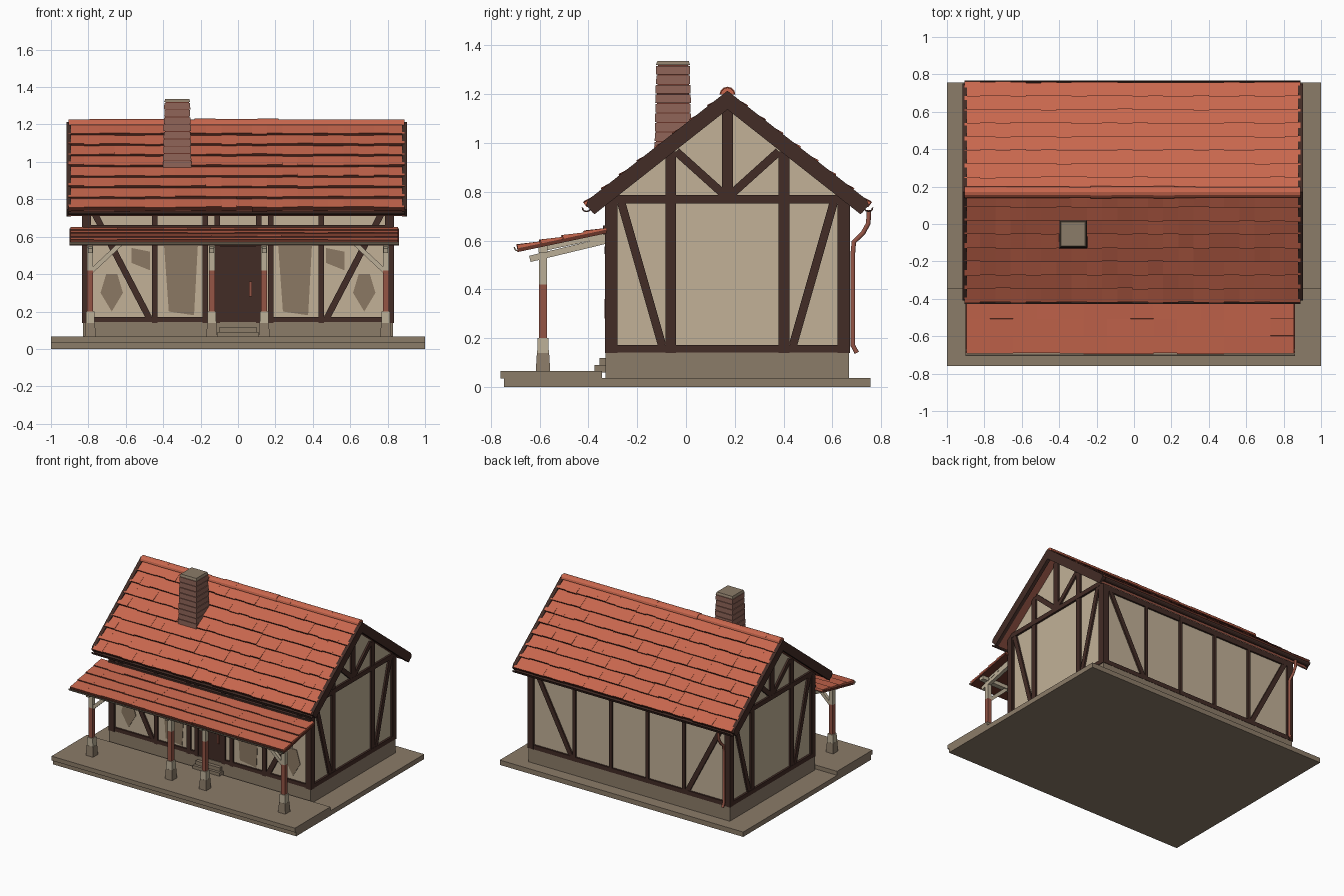
import bpy, bmesh, math, random
from mathutils import Vector

if "Cube" in bpy.data.objects:
    bpy.data.objects.remove(bpy.data.objects["Cube"])

random.seed(4)


def material(name, rgb):
    m = bpy.data.materials.new(name)
    m.diffuse_color = (*rgb, 1)
    m.use_nodes = True
    m.node_tree.nodes["Principled BSDF"].inputs["Base Color"].default_value = m.diffuse_color
    return m


PLASTER = material("plaster", (0.54, 0.44, 0.31))
STAIN = material("stained plaster", (0.26, 0.19, 0.125))
TIMBER = material("dark timber", (0.055, 0.025, 0.019))
TILE = material("roof tile", (0.58, 0.135, 0.075))
SHADE = material("tile edge", (0.14, 0.035, 0.022))
STONE = material("stone", (0.26, 0.2, 0.14))
PALE = material("pale wood", (0.5, 0.43, 0.31))
RED = material("red wood", (0.3, 0.09, 0.06))
BRICK = material("chimney brick", (0.27, 0.125, 0.095))


def finish(bm, name, *mats):
    bmesh.ops.recalc_face_normals(bm, faces=bm.faces[:])
    me = bpy.data.meshes.new(name)
    bm.to_mesh(me)
    bm.free()
    for m in mats:
        me.materials.append(m)
    ob = bpy.data.objects.new(name, me)
    bpy.context.collection.objects.link(ob)
    return ob


def hexa(bm, low, high):
    """Solid between two matching loops of points; returns side faces."""
    a = [bm.verts.new(p) for p in low]
    b = [bm.verts.new(p) for p in high]
    bm.faces.new(a)
    bm.faces.new(b)
    n = len(a)
    return [bm.faces.new((a[i], a[(i + 1) % n], b[(i + 1) % n], b[i])) for i in range(n)]


def prism(name, pts, axis, lo, hi, mat):
    """Profile (y,z) along x, or (x,z) along y."""
    put = (lambda p, t: (t, p[0], p[1])) if axis == "x" else (lambda p, t: (p[0], t, p[1]))
    bm = bmesh.new()
    hexa(bm, [put(p, lo) for p in pts], [put(p, hi) for p in pts])
    return finish(bm, name, mat)


def box(name, x, y, z, mat):
    return prism(name, [(x[0], z[0]), (x[1], z[0]), (x[1], z[1]), (x[0], z[1])], "y", y[0], y[1], mat)


def beam(name, a, b, w, axis, lo, hi, mat):
    """Straight bar from a to b in a wall plane."""
    a, b = Vector(a), Vector(b)
    d = (b - a).normalized() * w / 2
    n = Vector((-d.y, d.x))
    return prism(name, [a + n, a - n, b - n, b + n], axis, lo, hi, mat)


def frustum(name, x, y, z0, z1, r0, r1, mat):
    sq = [(-1, -1), (1, -1), (1, 1), (-1, 1)]
    bm = bmesh.new()
    hexa(bm, [(x + r0 * i, y + r0 * j, z0) for i, j in sq], [(x + r1 * i, y + r1 * j, z1) for i, j in sq])
    return finish(bm, name, mat)


def tiles(name, top, bot, x0, x1, rows, cols, lift):
    """Overlapping rows of tiles from top edge to bottom edge, given as (y,z)."""
    top, bot = Vector(top), Vector(bot)
    d = (bot - top).normalized()
    n = Vector((-d.y, d.x))
    if n.y < 0:
        n = -n
    bm = bmesh.new()
    for r in range(rows):
        p, q = top.lerp(bot, r / rows), top.lerp(bot, (r + 1) / rows)
        for c in range(cols):
            xa, xb = x0 + (x1 - x0) * c / cols, x0 + (x1 - x0) * (c + 1) / cols
            e = q + d * random.uniform(-0.003, 0.004)
            h = lift * random.uniform(0.75, 1.15)
            prof = [p - n * 0.012, e - n * 0.012, e + n * h, p]
            sides = hexa(bm, [(xa, *v) for v in prof], [(xb, *v) for v in prof])
            sides[1].material_index = 1
    return finish(bm, name, TILE, SHADE)


def gutter(name, x0, x1, y, z, r, mat):
    out = [(y + r * math.cos(math.pi * (1 + i / 6)), z + r * math.sin(math.pi * (1 + i / 6))) for i in range(7)]
    k = 0.7
    inn = [(y + (a - y) * k, z + (b - z) * k) for a, b in reversed(out)]
    prism(name, out + inn, "x", x0, x1, mat)


# ground slab, porch deck, foundation and steps
box("ground_slab", (-1, 1), (-0.745, 0.757), (0, 0.036), STONE)
box("porch_deck", (-1, 1), (-0.76, -0.345), (0.034, 0.066), STONE)
box("foundation", (-0.828, 0.828), (-0.33, 0.668), (0.03, 0.145), STONE)
box("lower_step", (-0.11, 0.11), (-0.375, -0.32), (0.06, 0.09), STONE)
box("upper_step", (-0.1, 0.1), (-0.355, -0.32), (0.08, 0.118), STONE)

# plaster house body
MID = 0.17
prism("plaster_walls", [(-0.317, 0.14), (0.657, 0.14), (0.657, 0.765), (MID, 1.15), (-0.317, 0.765)],
      "x", -0.817, 0.817, PLASTER)

# timber frame on front and back walls
for side, lo, hi in (("front", -0.332, -0.29), ("back", 0.63, 0.672)):
    xs = (0.11, 0.175, 0.445) if side == "front" else (0.15, 0.45)
    for s in (-1, 1):
        beam(side + "_corner_post", (s * 0.809, 0.14), (s * 0.809, 0.76), 0.048, "y", lo, hi, TIMBER)
        for x in xs:
            w = 0.03 if side == "front" else 0.022
            beam(side + "_wall_post", (s * x, 0.14), (s * x, 0.74), w, "y", lo + 0.001, hi - 0.001, TIMBER)
        beam(side + "_diagonal", (s * 0.765, 0.72), (s * 0.475, 0.165), 0.034, "y", lo + 0.003, hi - 0.003, TIMBER)
        inner = 0.1 if side == "front" else 0
        beam(side + "_sill", (s * inner, 0.156), (s * 0.82, 0.156), 0.032, "y", lo + 0.002, hi - 0.002, TIMBER)
    box(side + "_top_plate", (-0.82, 0.82), (lo + 0.002, hi - 0.002), (0.71, 0.75), TIMBER)
box("porch_ledger", (-0.83, 0.83), (-0.34, -0.31), (0.625, 0.662), TIMBER)

# timber frame on both gables, mirrored about the ridge
for s in (-1, 1):
    lo, hi = sorted((s * 0.79, s * 0.832))
    g = "right" if s > 0 else "left"
    beam(g + "_gable_sill", (-0.33, 0.157), (0.67, 0.157), 0.032, "x", lo, hi, TIMBER)
    beam(g + "_gable_tie", (-0.33, 0.77), (0.67, 0.77), 0.034, "x", lo, hi, TIMBER)
    beam(g + "_king_post", (MID, 0.77), (MID, 1.15), 0.046, "x", lo + 0.001, hi - 0.001, TIMBER)
    for t in (-1, 1):
        for part, a, b, w in (("corner", (0.476, 0.14), (0.476, 0.77), 0.052),
                              ("post", (0.232, 0.14), (0.232, 0.965), 0.044),
                              ("diagonal", (0.435, 0.755), (0.268, 0.17), 0.034),
                              ("strut", (0.01, 0.785), (0.21, 0.965), 0.034)):
            beam(f"{g}_gable_{part}", (MID + t * a[0], a[1]), (MID + t * b[0], b[1]), w, "x",
                 lo + 0.002, hi - 0.002, TIMBER)

# weathered patches on front panels
for s in (-1, 1):
    x = s * 0.305
    prism("panel_stain", [(x - 0.065, 0.2), (x + 0.07, 0.18), (x + 0.09, 0.55), (x - 0.09, 0.55)],
          "y", -0.321, -0.316, STAIN)
    x = s * 0.675
    prism("corner_stain", [(x, 0.2), (x + 0.06, 0.3), (x + 0.03, 0.4), (x - 0.03, 0.4), (x - 0.06, 0.3)],
          "y", -0.321, -0.316, STAIN)
    x = s * 0.52
    prism("upper_stain", [(x - 0.05, 0.46), (x + 0.05, 0.42), (x + 0.05, 0.52), (x - 0.05, 0.54)],
          "y", -0.321, -0.316, STAIN)

# front door
box("door", (-0.097, 0.097), (-0.325, -0.3), (0.118, 0.545), TIMBER)
box("door_lintel", (-0.125, 0.125), (-0.335, -0.3), (0.545, 0.575), TIMBER)
box("door_handle", (0.06, 0.075), (-0.335, -0.32), (0.28, 0.36), RED)

# main roof: sheathing, tiles, barge boards, gutters
X0, X1 = -0.905, 0.89
for t, side in ((-1, "front"), (1, "back")):
    ridge, eave = (MID, 1.2), (MID + t * 0.572, 0.752)
    prism(side + "_roof_sheathing", [ridge, eave, (eave[0] - t * 0.02, 0.712), (MID, 1.148)], "x", X0, X1, RED)
    tiles(side + "_roof_tiles", ridge, (MID + t * 0.58, 0.748), X0, X1, 8, 22, 0.014)
    for s, x in (("left", X0), ("right", X1)):
        prism(f"{s}_{side}_barge_board", [(MID, 1.214), (MID + t * 0.57, 0.768), (MID + t * 0.58, 0.745),
              (MID + t * 0.545, 0.708), (MID, 1.137)], "x", x - 0.013, x + 0.013, TIMBER)
    gutter(side + "_gutter", X0, X1, MID + t * 0.578, 0.736, 0.02, TIMBER)

# ridge tiles
bm = bmesh.new()
N = 16
for i in range(N):
    r = random.uniform(0.027, 0.033)
    ring = [(MID + r * math.cos(math.pi * k / 6), 1.198 + r * math.sin(math.pi * k / 6)) for k in range(7)]
    a, b = (X0 + (X1 - X0) * (i + j) / N for j in (0, 1))
    hexa(bm, [(a, *p) for p in ring], [(b, *p) for p in ring])
finish(bm, "ridge_tiles", TILE)

# chimney of brick courses around a darker core
frustum("chimney_core", -0.325, -0.053, 0.93, 1.325, 0.073, 0.062, SHADE)
for i in range(10):
    z = 0.93 + i * 0.039
    r = 0.078 - 0.001 * i + random.uniform(-0.0015, 0.0015)
    frustum("chimney_course", -0.325, -0.053, z, z + 0.035, r, r - 0.001, BRICK)
frustum("chimney_cap", -0.325, -0.053, 1.32, 1.337, 0.07, 0.064, STONE)

# porch roof
PX0, PX1 = -0.9, 0.86
prism("porch_roof_boards", [(-0.325, 0.645), (-0.69, 0.568), (-0.69, 0.553), (-0.325, 0.63)], "x", PX0, PX1, SHADE)
tiles("porch_roof_tiles", (-0.325, 0.652), (-0.69, 0.578), PX0 + 0.004, PX1 - 0.004, 4, 14, 0.007)
gutter("porch_gutter", PX0, PX1, -0.688, 0.573, 0.018, STONE)
box("porch_beam", (-0.85, 0.85), (-0.605, -0.567), (0.552, 0.578), PALE)

# porch posts with rafters and corner braces
PY = -0.586
for x in (-0.79, -0.14, 0.14, 0.79):
    frustum("post_foot", x, PY, 0.06, 0.14, 0.03, 0.025, STONE)
    frustum("post_collar", x, PY, 0.138, 0.2, 0.024, 0.022, PALE)
    frustum("post_shaft", x, PY, 0.2, 0.42, 0.016, 0.016, RED)
    frustum("post_head", x, PY, 0.42, 0.57, 0.016, 0.016, PALE)
    beam("porch_tie", (-0.64, 0.525), (-0.32, 0.602), 0.026, "x", x - 0.013, x + 0.013, PALE)
    beam("porch_rafter", (-0.6, 0.564), (-0.32, 0.624), 0.02, "x", x - 0.012, x + 0.012, PALE)
for s in (-1, 1):
    beam("corner_brace", (s * 0.79, 0.41), (s * 0.63, 0.56), 0.024, "y", PY - 0.012, PY + 0.012, PALE)

# back downpipe
cu = bpy.data.curves.new("downpipe", "CURVE")
cu.dimensions = "3D"
cu.bevel_depth = 0.011
cu.bevel_resolution = 1
path = [(0.75, 0.725), (0.747, 0.67), (0.725, 0.63), (0.688, 0.595), (0.684, 0.55), (0.684, 0.17), (0.7, 0.14)]
sp = cu.splines.new("POLY")
sp.points.add(len(path) - 1)
for p, (y, z) in zip(sp.points, path):
    p.co = (-0.79, y, z, 1)
cu.materials.append(RED)
cu.use_fill_caps = True
pipe = bpy.data.objects.new("downpipe", cu)
bpy.context.collection.objects.link(pipe)
bpy.context.view_layer.objects.active = pipe
pipe.select_set(True)
bpy.ops.object.convert(target="MESH")
